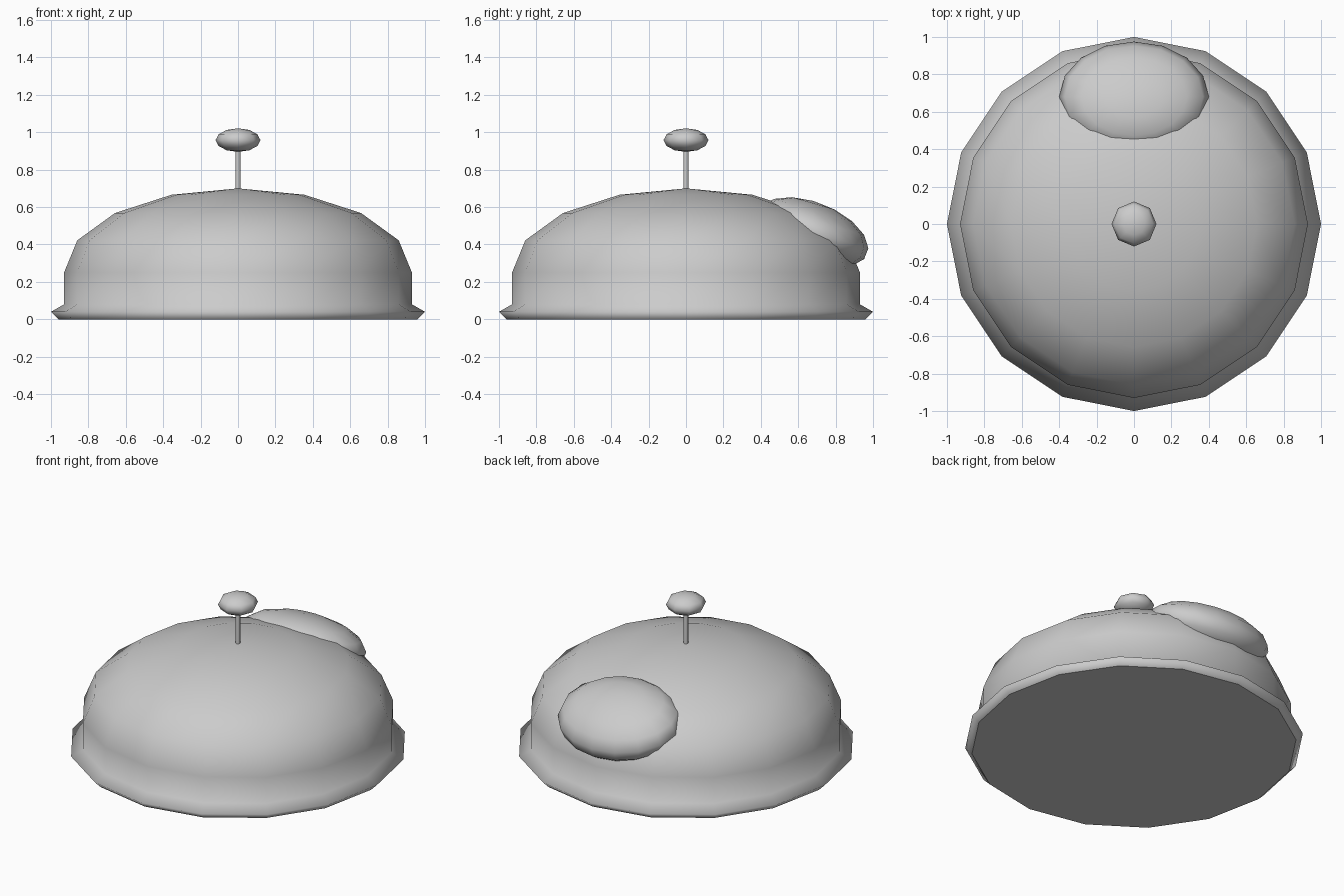
import bpy
import bmesh
from math import sin, cos, pi
from mathutils import Matrix

default = bpy.data.objects.get("Cube")
if default:
    bpy.data.objects.remove(default, do_unlink=True)

GREY = (0.6, 0.6, 0.6, 1.0)
grey = bpy.data.materials.new("light grey")
grey.use_nodes = True
grey.diffuse_color = GREY
grey.node_tree.nodes["Principled BSDF"].inputs["Base Color"].default_value = GREY


def finish(bm, name):
    """Turn the bmesh into a smooth object; flat undersides stay flat."""
    bmesh.ops.recalc_face_normals(bm, faces=bm.faces)
    for face in bm.faces:
        face.smooth = len(face.verts) <= 4
    mesh = bpy.data.meshes.new(name)
    bm.to_mesh(mesh)
    bm.free()
    mesh.materials.append(grey)
    obj = bpy.data.objects.new(name, mesh)
    bpy.context.collection.objects.link(obj)
    return obj


def lathe(name, profile, sides):
    """Revolve (radius, height) points; a zero radius closes to a point."""
    bm = bmesh.new()
    rings = []
    for r, z in profile:
        if r == 0:
            rings.append([bm.verts.new((0, 0, z))] * sides)
        else:
            rings.append([bm.verts.new((r * cos(2 * pi * i / sides),
                                        r * sin(2 * pi * i / sides), z))
                          for i in range(sides)])
    for low, high in zip(rings, rings[1:]):
        for i in range(sides):
            j = (i + 1) % sides
            corners = dict.fromkeys((low[i], low[j], high[j], high[i]))
            bm.faces.new(list(corners))
    for ring in (rings[0], rings[-1]):
        if ring[0] is not ring[1]:
            bm.faces.new(ring)
    return finish(bm, name)


def ball(name, segments, rings, matrix):
    bm = bmesh.new()
    bmesh.ops.create_uvsphere(bm, u_segments=segments, v_segments=rings,
                              radius=1, matrix=matrix)
    return finish(bm, name)


# Flared rim, straight wall and squashed half-sphere roof
base = [(0.96, 0), (1.0, 0.04), (0.93, 0.08)]
roof = [(0.93 * cos(a), 0.25 + 0.45 * sin(a)) for a in (k * pi / 8 for k in range(4))]
lathe("dome_body", base + roof + [(0, 0.70)], 16)

# Thin stem and flattened knob on top
lathe("knob_stem", [(0.014, 0.60), (0.014, 0.93)], 8)
ball("knob", 8, 6, Matrix.Translation((0, 0, 0.958)) @ Matrix.Diagonal((0.12, 0.12, 0.063, 1)))

# Leaning rounded bulge on the back of the roof
ball("rear_bulge", 16, 8, Matrix(((0.40, 0, 0, 0),
                                  (0, 0.295, 0, 0.68),
                                  (0, -0.085, 0.168, 0.465),
                                  (0, 0, 0, 1))))
